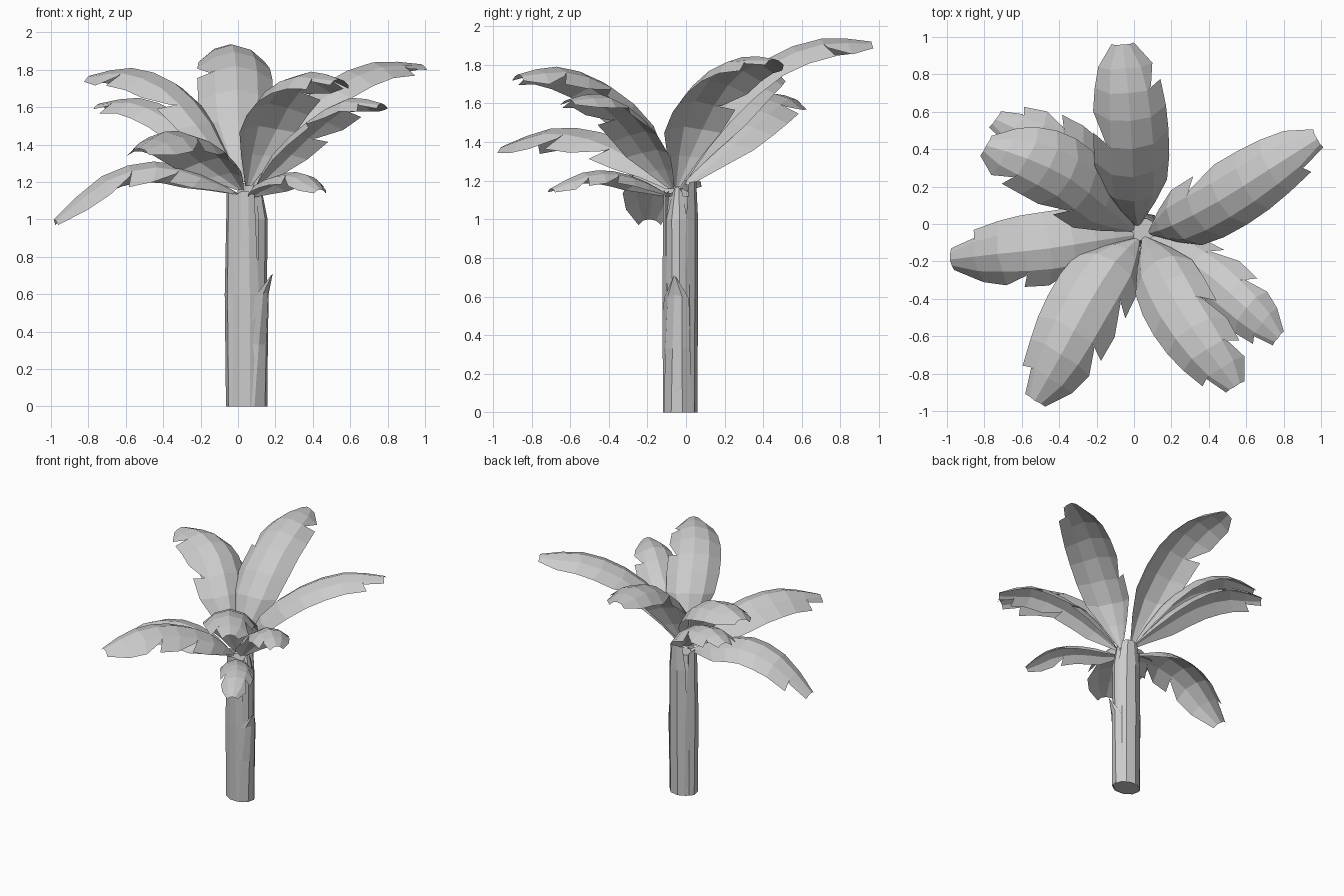
import bpy, bmesh
from math import sin, cos, radians, pi
from mathutils import Vector

if "Cube" in bpy.data.objects:
    bpy.data.objects.remove(bpy.data.objects["Cube"])

CX, CY = 0.045, -0.03


def finish(name, bm):
    me = bpy.data.meshes.new(name)
    bm.to_mesh(me)
    bm.free()
    ob = bpy.data.objects.new(name, me)
    bpy.context.collection.objects.link(ob)
    return ob


def spline(pts, t):
    # Catmull-Rom through the midrib points
    p = [Vector(q) for q in pts]
    p = [2 * p[0] - p[1]] + p + [2 * p[-1] - p[-2]]
    s = t * (len(p) - 3)
    i = min(int(s), len(p) - 4)
    u = s - i
    a, b, c, d = p[i:i + 4]
    return 0.5 * (2 * b + (c - a) * u + (2 * a - 5 * b + 4 * c - d) * u * u
                  + (3 * b - a - 3 * c + d) * u ** 3)


WIDTH = [0.1, 0.55, 0.92, 1.0, 1.0, 0.97, 0.88, 0.72, 0.3]


def leaf(name, pts, w, tears_left=(), tears_right=(), fold=(16, 42), roll=0):
    """Folded blade: a raised midrib with two drooping halves, torn at given stations."""
    n = len(WIDTH) - 1
    rib = [spline(pts, i / n) for i in range(n + 1)]
    plan = Vector(pts[-1]) - Vector(pts[0])
    side = Vector((-plan.y, plan.x, 0)).normalized()
    bm = bmesh.new()
    rv = [bm.verts.new(p) for p in rib]
    for sgn, tears in ((1, tears_left), (-1, tears_right)):

        def point(i, frac, torn):
            tan = (rib[min(i + 1, n)] - rib[max(i - 1, 0)]).normalized()
            up = tan.cross(side)
            up = up if up.z > 0 else -up
            a, b = (radians(f + sgn * roll) for f in fold)
            half = WIDTH[i] * w * 0.55
            p = rib[i] + half * (side * sgn * cos(a) - up * sin(a))
            q = p + half * (side * sgn * cos(b) - up * sin(b))
            q += tan * WIDTH[i] * w * 0.15
            if torn == 'end':
                q += tan * 0.02
            if torn == 'start':
                q = p.lerp(q, 0.3) + tan * 0.01
            return p if frac == 0 else q

        mid = [bm.verts.new(point(i, 0, '')) for i in range(n + 1)]
        prev = bm.verts.new(point(0, 1, ''))
        for i in range(n):
            j = i + 1
            end = bm.verts.new(point(j, 1, 'end' if j in tears else ''))
            for f in ((rv[i], rv[j], mid[j], mid[i]), (mid[i], mid[j], end, prev)):
                bm.faces.new(f if sgn < 0 else f[::-1])
            prev = bm.verts.new(point(j, 1, 'start')) if j in tears else end
    bmesh.ops.recalc_face_normals(bm, faces=bm.faces)
    finish(name, bm)


# Leaves: midrib from the crown to the tip, half width, torn stations
leaf("leaf_back", [(.02, -.01, 1.2), (.0, .12, 1.54), (-.01, .4, 1.82),
                   (-.03, .7, 1.935), (-.06, .96, 1.92)], .215, (4,), (6,))
leaf("leaf_right", [(.08, -.05, 1.17), (.2, -.01, 1.48), (.45, .12, 1.72),
                    (.72, .29, 1.84), (.98, .455, 1.83)], .195, (3,), (7,))
leaf("leaf_front_right_high", [(.05, -.07, 1.18), (.11, -.2, 1.5), (.23, -.43, 1.71),
                               (.39, -.67, 1.79), (.54, -.87, 1.75)], .205, (4, 6), (7,))
leaf("leaf_front_right_mid", [(.09, -.07, 1.16), (.22, -.15, 1.36), (.41, -.28, 1.54),
                              (.6, -.45, 1.65), (.77, -.61, 1.62)], .17, (3, 5), (4, 7))
leaf("leaf_front_right_low", [(.06, -.08, 1.12), (.14, -.22, 1.2), (.26, -.38, 1.25),
                              (.36, -.54, 1.24), (.44, -.7, 1.16)], .13, (4, 6), (5,))
leaf("leaf_front_left", [(.02, -.08, 1.16), (-.1, -.2, 1.33), (-.25, -.44, 1.45),
                         (-.39, -.7, 1.47), (-.53, -.945, 1.38)], .225, (3, 5), (7,))
leaf("leaf_left_low", [(.0, -.06, 1.14), (-.2, -.09, 1.25), (-.45, -.13, 1.31),
                       (-.73, -.16, 1.23), (-.985, -.19, 1.0)], .21, (3, 5), (7,))
leaf("leaf_back_left_high", [(.0, -.03, 1.2), (-.15, .09, 1.52), (-.34, .24, 1.73),
                             (-.57, .35, 1.81), (-.79, .42, 1.77)], .215, (3, 6), ())
leaf("leaf_back_left_low", [(.02, -.0, 1.18), (-.14, .17, 1.41), (-.32, .34, 1.57),
                            (-.53, .46, 1.65), (-.74, .56, 1.62)], .19, (7,), (5, 7))


# Trunk core: closed tapered oval with ten sides
def ring(bm, z, rx, ry, sides=10):
    return [bm.verts.new((CX + rx * cos(2 * pi * k / sides),
                          CY + ry * sin(2 * pi * k / sides), z)) for k in range(sides)]


bm = bmesh.new()
rings = [ring(bm, *r) for r in ((0, .104, .084), (.6, .108, .084),
                                (1.0, .096, .076), (1.12, .08, .062))]
for lo, hi in zip(rings, rings[1:]):
    for k in range(10):
        m = (k + 1) % 10
        bm.faces.new((lo[k], lo[m], hi[m], hi[k]))
bm.faces.new(rings[0][::-1])
bm.faces.new(rings[-1])
finish("trunk_core", bm)


# Leaf sheaths wrapped round the trunk; rows are height, angle, span, scale, peak
def sheath(name, rows, cols=4):
    bm = bmesh.new()
    grid = []
    for z, angle, span, scale, peak in rows:
        row = []
        for c in range(cols + 1):
            u = 2 * c / cols - 1
            a = radians(angle + u * span / 2)
            r = scale - 0.06 * u * u
            row.append(bm.verts.new((CX + .108 * r * cos(a), CY + .088 * r * sin(a),
                                     z + peak * (1 - abs(u)))))
        grid.append(row)
    for lo, hi in zip(grid, grid[1:]):
        for c in range(cols):
            bm.faces.new((lo[c], lo[c + 1], hi[c + 1], hi[c]))
    finish(name, bm)


sheath("sheath_right_short", [(0, -30, 150, 1.06, 0), (.33, -25, 120, 1.08, 0),
                              (.59, -18, 95, 1.12, .02), (.7, -15, 8, 1.34, .01)])
sheath("sheath_left", [(0, 190, 130, 1.04, 0), (.6, 190, 125, 1.1, 0),
                       (1.14, 190, 90, .98, .03)], 3)
sheath("sheath_back", [(0, 75, 120, 1.02, 0), (.6, 75, 120, 1.06, 0),
                       (1.0, 75, 110, 1.06, 0), (1.19, 75, 80, .95, .01)], 3)
sheath("sheath_front", [(0, 265, 90, 1.03, 0), (.6, 265, 85, 1.07, 0),
                        (1.13, 265, 60, 1.0, .03)], 3)
sheath("sheath_right_tall", [(.4, -15, 80, 1.0, 0), (1.0, -15, 80, 1.06, 0),
                             (1.14, -15, 50, .75, .04)], 3)
